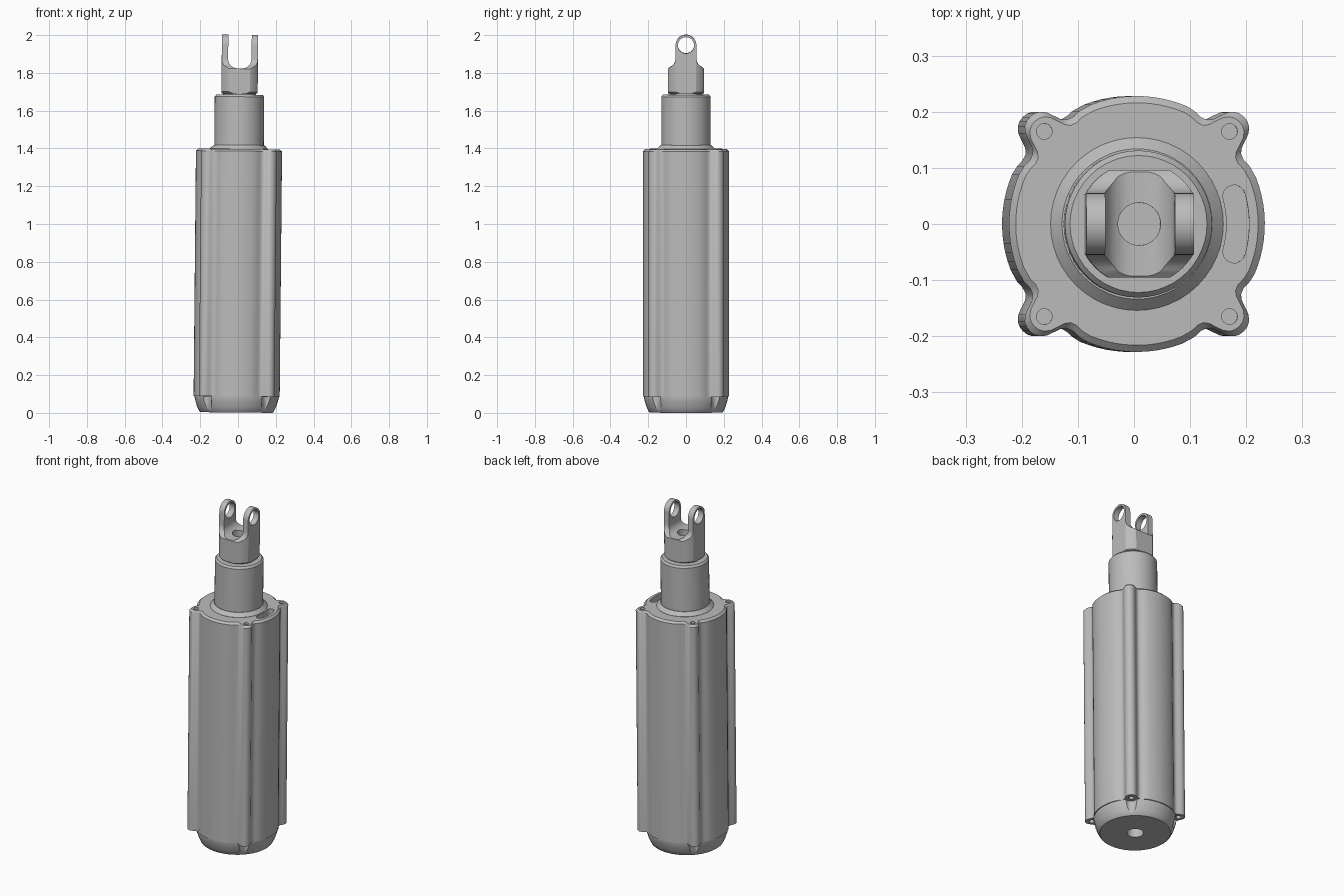
import bpy, bmesh
from math import sin, cos, pi, radians
from mathutils import Matrix

cube = bpy.data.objects.get("Cube")
if cube:
    bpy.data.objects.remove(cube)

grey = bpy.data.materials.new("plain grey")
grey.use_nodes = True
colour = (0.5, 0.5, 0.5, 1)
grey.diffuse_color = colour
grey.node_tree.nodes["Principled BSDF"].inputs["Base Color"].default_value = colour


def loft(name, loops):
    """Skin a stack of equal-length 3D loops and cap both ends."""
    bm = bmesh.new()
    rings = [[bm.verts.new(p) for p in loop] for loop in loops]
    n = len(rings[0])
    for a, b in zip(rings, rings[1:]):
        for i in range(n):
            j = (i + 1) % n
            bm.faces.new((a[i], a[j], b[j], b[i]))
    bm.faces.new(rings[0])
    bm.faces.new(rings[-1])
    bmesh.ops.recalc_face_normals(bm, faces=bm.faces)
    mesh = bpy.data.meshes.new(name)
    bm.to_mesh(mesh)
    bm.free()
    mesh.materials.append(grey)
    ob = bpy.data.objects.new(name, mesh)
    bpy.context.collection.objects.link(ob)
    return ob


def arc(cx, cy, r, start, end, steps=10):
    angles = [radians(start + (end - start) * i / steps) for i in range(steps + 1)]
    return [(cx + r * cos(a), cy + r * sin(a)) for a in angles]


def lathe(name, profile, x=0, y=0, n=48):
    return loft(name, [[(x + r * cos(2 * pi * i / n), y + r * sin(2 * pi * i / n), z)
                        for i in range(n)] for r, z in profile])


def prism(name, pts, axis, lo, hi):
    place = {"x": lambda p, d: (d, p[0], p[1]),
             "y": lambda p, d: (p[0], d, p[1]),
             "z": lambda p, d: (p[0], p[1], d)}[axis]
    return loft(name, [[place(p, d) for p in pts] for d in (lo, hi)])


def carve(ob, cutter, operation="DIFFERENCE"):
    mod = ob.modifiers.new("cut", "BOOLEAN")
    mod.operation, mod.solver, mod.object = operation, "EXACT", cutter
    bpy.context.view_layer.objects.active = ob
    bpy.ops.object.modifier_apply(modifier=mod.name)
    bpy.data.objects.remove(cutter)


# Housing outline: a circle with four rounded screw lugs
R = 0.228
lug_shape = [(0, .270), (2, .269), (4, .265), (6, .256), (7.5, .243),
             (9, .231), (11, .224), (14, .222), (18, .226)]
half = [(-a, r) for a, r in lug_shape[:0:-1]] + lug_shape
half += [(a, R) for a in range(22, 70, 4)]
polar = [(radians(45 + 90 * k + a), r) for k in range(4) for a, r in half]


def outline(z, inset=0):
    return [((r - inset) * cos(a), (r - inset) * sin(a), z) for a, r in polar]


housing = loft("housing", [outline(.085), outline(1.384), outline(1.395, .012)])
lugs = [(sx * .165, sy * .165) for sx in (-1, 1) for sy in (-1, 1)]

# Rounded lower end with a central port and screw access scallops
lower_end = lathe("lower_end", [(.191, 0), (.196, .004), (.208, .028), (.217, .055),
                                (.223, .08), (.223, .1)])
carve(lower_end, lathe("port_cutter", [(.045, -.02), (.045, .06)]))

for x, y in lugs:
    carve(lower_end, lathe("scallop_cutter", [(.032, -.02), (.032, .084)], x, y, 24))
    carve(housing, lathe("top_screw_cutter", [(.014, 1.375), (.014, 1.42)], x, y, 16))
    carve(housing, lathe("bottom_screw_cutter", [(.015, .06), (.015, .11)], x, y, 16))

# Curved window in the lid
kidney = (arc(0, 0, .2, -16, 16) + arc(.18 * cos(radians(16)), .18 * sin(radians(16)), .02, 30, 180, 6)
          + arc(0, 0, .16, 14, -14)
          + arc(.18 * cos(radians(16)), -.18 * sin(radians(16)), .02, 180, 330, 6))
carve(housing, prism("window_cutter", kidney, "z", 1.35, 1.45))

# Collar and sleeve
collar = lathe("collar", [(.154, 1.39), (.154, 1.396), (.134, 1.416), (.128, 1.416)])
sleeve = lathe("sleeve", [(.131, 1.39), (.131, 1.672), (.122, 1.683)])
neck = lathe("neck", [(.088, 1.67), (.088, 1.7)])

# Fork: round bar trimmed to a shouldered side profile, then slotted and bored
fork = lathe("fork", [(.1, 1.689), (.11, 1.698), (.11, 2.02)], n=64)
right = ([(.095, 1.68), (.095, 1.82)] + arc(.105, 1.875, .05, 245, 180, 6)
         + arc(0, 1.945, .055, 0, 90, 12))
side = right + [(-y, z) for y, z in right[-2::-1]]
carve(fork, prism("side_trim", side, "x", -.096, .096), "INTERSECT")
slot = arc(-.012, 1.872, .05, 180, 270) + arc(.012, 1.872, .05, 270, 360)
slot += [(.062, 2.1), (-.062, 2.1)]
carve(fork, prism("slot_cutter", slot, "y", -.2, .2))
carve(fork, prism("pin_cutter", arc(0, 1.945, .043, 0, 350, 35), "x", -.2, .2))
carve(fork, lathe("bore_cutter", [(.038, 1.78), (.038, 1.86)], n=32))

# Smooth the curved sides, and lean the whole body slightly toward +x
lean = Matrix.Translation((-.008, 0, .002)) @ Matrix.Rotation(.0095, 4, "Y")
for ob in (housing, lower_end, collar, sleeve, neck, fork):
    ob.data.transform(lean)
    bpy.ops.object.select_all(action="DESELECT")
    ob.select_set(True)
    bpy.context.view_layer.objects.active = ob
    bpy.ops.object.shade_smooth_by_angle(angle=radians(30))
